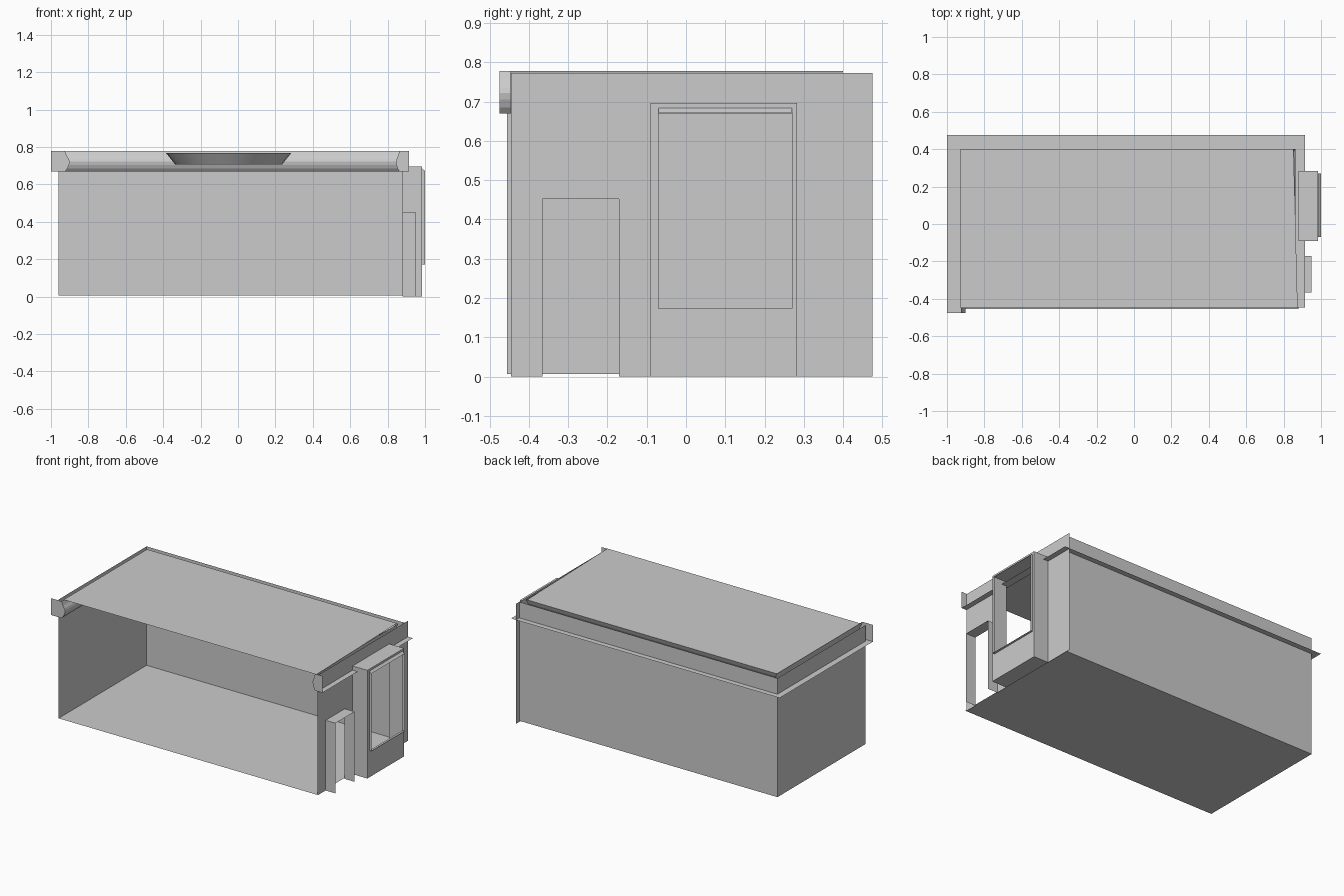
import bpy, bmesh
from mathutils import Matrix

if "Cube" in bpy.data.objects:
    bpy.data.objects.remove(bpy.data.objects["Cube"])


def make(name, verts, faces):
    me = bpy.data.meshes.new(name)
    me.from_pydata(verts, [], faces)
    me.update()
    ob = bpy.data.objects.new(name, me)
    bpy.context.collection.objects.link(ob)
    return ob


def holed_sheet(name, x, rect, holes):
    """Flat sheet at x spanning (y0, y1, z0, z1) with rectangular holes."""
    ys = sorted({v for r in [rect] + holes for v in r[:2]})
    zs = sorted({v for r in [rect] + holes for v in r[2:]})
    verts = [(x, y, z) for z in zs for y in ys]
    n, faces = len(ys), []
    for j in range(len(zs) - 1):
        for i in range(n - 1):
            cy, cz = (ys[i] + ys[i + 1]) / 2, (zs[j] + zs[j + 1]) / 2
            if not any(h[0] < cy < h[1] and h[2] < cz < h[3] for h in holes):
                a = j * n + i
                faces.append((a, a + 1, a + n + 1, a + n))
    return make(name, verts, faces)


def reveal(name, rect, x0, x1, bottom=True, drop=0.0):
    """Thin rectangular sleeve pushed out along x, open at both ends."""
    y0, y1, z0, z1 = rect
    verts = [(x, y, z) for x, t in ((x0, z1), (x1, z1 - drop))
             for y, z in ((y0, z0), (y0, t), (y1, t), (y1, z0))]
    faces = [(i, i + 4, (i + 1) % 4 + 4, (i + 1) % 4) for i in range(4 if bottom else 3)]
    return make(name, verts, faces)


L, R, B, F = -0.96, 0.88, 0.44, -0.455   # room walls
FLOOR, TOP, CEIL = 0.007, 0.773, 0.778
door = (-0.365, -0.17, 0.0, 0.452)
bay = (-0.09, 0.283, 0.0, 0.697)
window = (-0.07, 0.27, 0.173, 0.684)

# Room shell
make("floor", [(L, F, FLOOR), (R, F, FLOOR), (R, B, FLOOR), (L, B, FLOOR)], [(0, 1, 2, 3)])
make("back_wall", [(L, B, FLOOR), (R, B, FLOOR), (R, B, TOP), (L, B, TOP)], [(0, 1, 2, 3)])
make("left_wall", [(L, F, FLOOR), (L, B, FLOOR), (L, B, TOP), (L, F, TOP)], [(0, 1, 2, 3)])
holed_sheet("right_wall", R, (-0.445, 0.475, 0.0, TOP), [door, bay])
make("ceiling", [(-0.928, -0.45, CEIL), (0.875, -0.45, CEIL), (0.853, 0.4, CEIL), (-0.928, 0.4, CEIL)],
     [(0, 1, 2, 3)])

# Doorway and window bay
reveal("door_reveal", door, R, 0.95, bottom=False)
reveal("bay_sides", bay, R, 0.985)
holed_sheet("bay_front", 0.985, bay, [window])
reveal("window_frame", window, 0.985, 1.0, drop=0.012)

# Crown moulding: profile (inward offset, height) run around three walls
profile = [(0, 0.67), (0.075, 0.67), (0.088, 0.685), (0.097, 0.705), (0.1, 0.722),
           (0.096, 0.735), (0.085, 0.752), (0.075, CEIL)]
verts, faces = [], []
for u, z in profile:
    l, r, b = -1 + u, 0.915 - 0.7 * u, 0.475 - u
    verts += [(l, -0.475, z), (l, b, z), (r, b, z), (r, -0.447, z)]
for k in range(len(profile) - 1):
    for i in range(3):
        a = 4 * k + i
        faces.append((a, a + 1, a + 5, a + 4))
n = len(verts)
verts += [(-1, -0.475, CEIL), (0.915, -0.447, CEIL)]
# end caps
faces.append([4 * k for k in range(len(profile))] + [n])
faces.append([4 * k + 3 for k in range(len(profile))] + [n + 1])
make("crown_moulding", verts, faces)

# Round tapered ceiling lamp
bm = bmesh.new()
bmesh.ops.create_cone(bm, cap_ends=True, segments=32, radius1=0.285, radius2=0.335, depth=0.063,
                      matrix=Matrix.Translation((-0.05, -0.02, 0.737)))
lamp = make("ceiling_lamp", [], [])
bm.to_mesh(lamp.data)
bm.free()
bpy.context.view_layer.objects.active = lamp
lamp.select_set(True)
bpy.ops.object.shade_smooth_by_angle()
